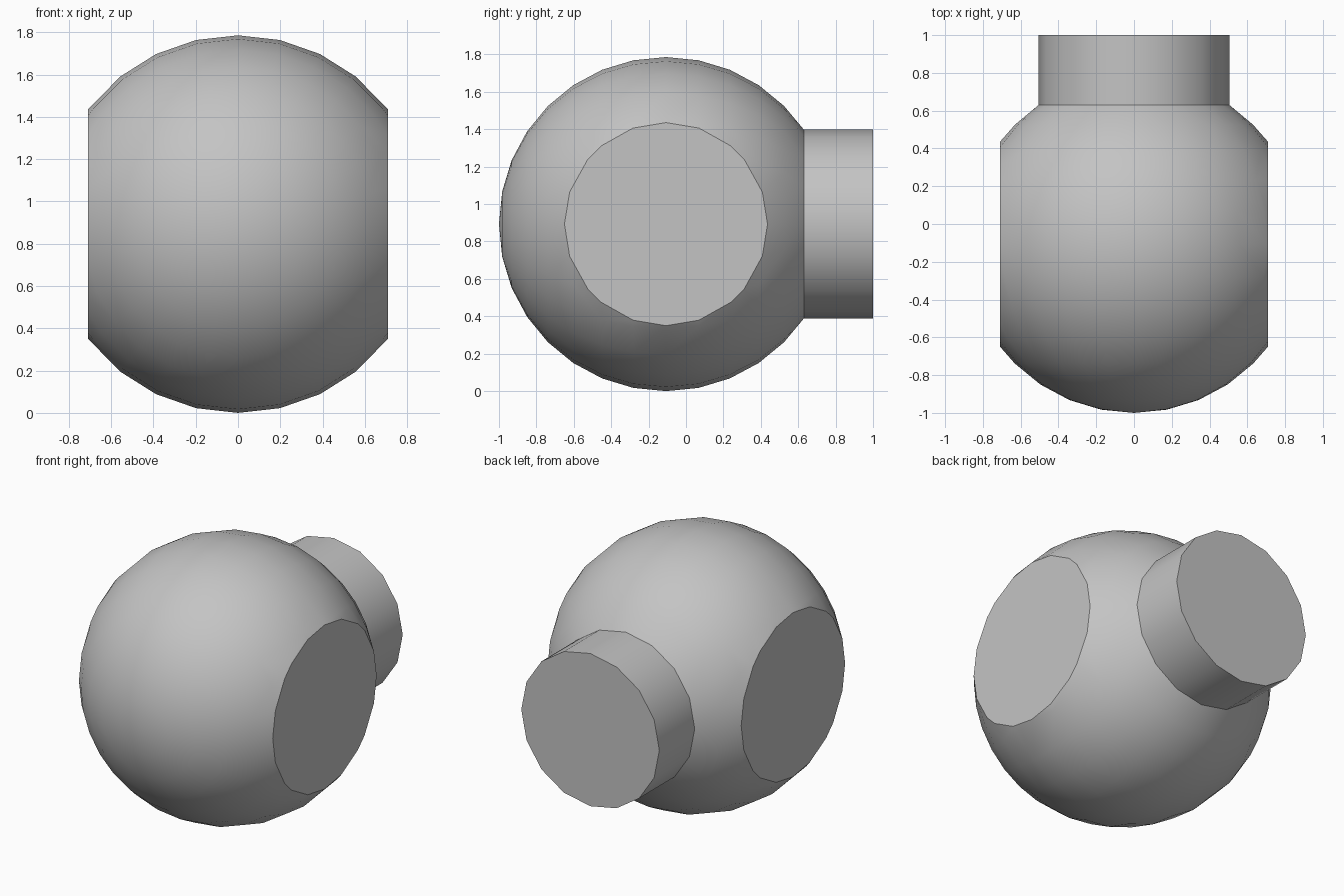
import bpy
import bmesh
import math
from mathutils import Vector, Matrix

cube = bpy.data.objects.get("Cube")
if cube:
    bpy.data.objects.remove(cube, do_unlink=True)

R = 0.893                                # ball radius
CENTRE = Vector((0, R - 1, R))
CUT = 0.709                              # half width between the flat sides
NECK_R, NECK_START, NECK_END = 0.505, 0.737, 2 - R   # measured from ball centre

grey = bpy.data.materials.new("grey")
grey.use_nodes = True
colour = (0.55, 0.55, 0.55, 1)
grey.diffuse_color = colour
grey.node_tree.nodes["Principled BSDF"].inputs["Base Color"].default_value = colour

bm = bmesh.new()


def open_edges(test):
    return [e for e in bm.edges if e.is_boundary and all(test(v.co) for v in e.verts)]


# Ball with its poles at front and back
turn = Matrix.Rotation(math.pi / 2, 4, 'X')
bmesh.ops.create_uvsphere(bm, u_segments=28, v_segments=16, radius=R, matrix=turn)

# Open the back where the neck grows out
back = R * math.cos(math.pi / 4) + 0.01
bmesh.ops.delete(bm, geom=[v for v in bm.verts if v.co.y > back], context='VERTS')

# Flat round sides
disc_r = math.sqrt(R * R - CUT * CUT)
for side in (-1, 1):
    bmesh.ops.bisect_plane(bm, geom=bm.verts[:] + bm.edges[:] + bm.faces[:], dist=0.02,
                           plane_co=(side * CUT, 0, 0), plane_no=(side, 0, 0),
                           clear_outer=True)
    for v in bm.verts:
        if v.co.x * side > CUT - 0.021:
            rim = Vector((0, v.co.y, v.co.z)).normalized() * disc_r
            v.co = (side * CUT, rim.y, rim.z)
    rim_edges = open_edges(lambda c: c.x * side > CUT - 0.01)
    bmesh.ops.edgeloop_fill(bm, edges=rim_edges)

# Neck: a closed stub joined to the ball's open ring
ring = open_edges(lambda c: c.y > 0.5)
stub = bmesh.ops.create_cone(
    bm, cap_ends=True, segments=16, radius1=NECK_R, radius2=NECK_R,
    depth=NECK_END - NECK_START,
    matrix=Matrix.Translation((0, (NECK_START + NECK_END) / 2, 0)) @ turn)
stub_verts = set(stub["verts"])
inner = [f for f in bm.faces if all(v in stub_verts and v.co.y < NECK_START + 0.01
                                    for v in f.verts)]
neck_edges = list(inner[0].edges)
bmesh.ops.delete(bm, geom=inner, context='FACES_ONLY')
bmesh.ops.bridge_loops(bm, edges=ring + neck_edges)

bmesh.ops.recalc_face_normals(bm, faces=bm.faces[:])
bmesh.ops.translate(bm, verts=bm.verts[:], vec=CENTRE)

mesh = bpy.data.meshes.new("ball_with_neck")
bm.to_mesh(mesh)
bm.free()
mesh.materials.append(grey)
ball = bpy.data.objects.new("ball_with_neck", mesh)
bpy.context.collection.objects.link(ball)

# Smooth ball and neck, crisp rims
bpy.ops.object.select_all(action='DESELECT')
ball.select_set(True)
bpy.context.view_layer.objects.active = ball
bpy.ops.object.shade_smooth_by_angle(angle=math.radians(32))
